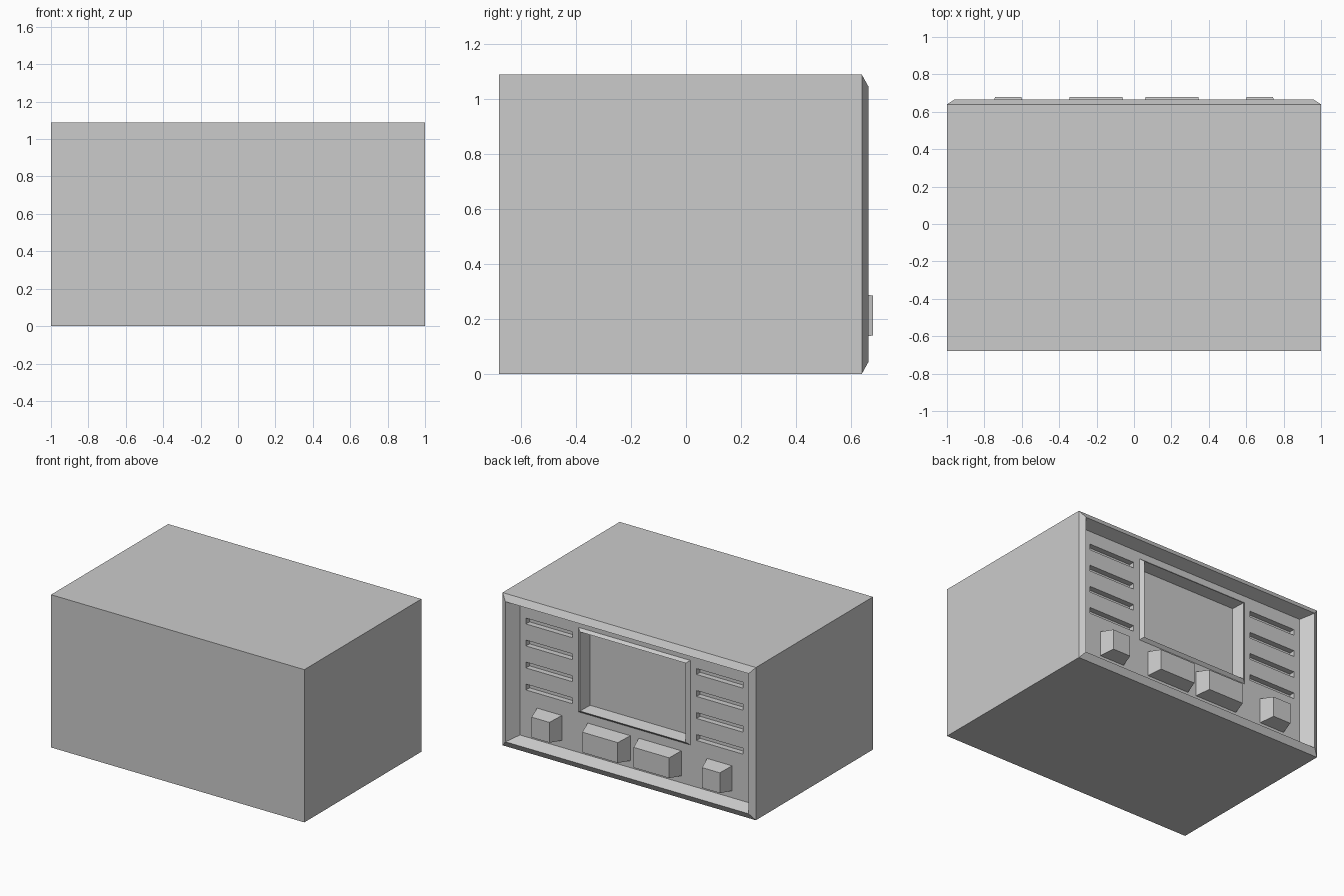
import bpy, bmesh

if "Cube" in bpy.data.objects:
    bpy.data.objects.remove(bpy.data.objects["Cube"])


def loft(name, rings):
    """Closed solid through rectangles (x0, x1, z0, z1, y), listed front to back."""
    bm = bmesh.new()
    loops = [[bm.verts.new(p) for p in ((x0, y, z0), (x1, y, z0), (x1, y, z1), (x0, y, z1))]
             for x0, x1, z0, z1, y in rings]
    bm.faces.new(loops[0])
    bm.faces.new(loops[-1][::-1])
    for a, b in zip(loops, loops[1:]):
        for i in range(4):
            j = (i + 1) % 4
            bm.faces.new((a[i], b[i], b[j], a[j]))
    bmesh.ops.recalc_face_normals(bm, faces=bm.faces)
    me = bpy.data.meshes.new(name)
    bm.to_mesh(me)
    bm.free()
    ob = bpy.data.objects.new(name, me)
    bpy.context.collection.objects.link(ob)
    return ob


def mirror_x(ob):
    ob.modifiers.new("mirror", 'MIRROR')
    return ob


PANEL_Y = 0.58

# Case: box, bevelled rim, sunken back panel, raised frame and recessed screen
case = loft("case", [
    (-1.0, 1.0, 0.0, 1.09, -0.68),
    (-1.0, 1.0, 0.0, 1.09, 0.64),
    (-0.96, 0.96, 0.045, 1.045, 0.665),
    (-0.905, 0.905, 0.076, 1.016, PANEL_Y),
    (-0.442, 0.442, 0.365, 0.968, PANEL_Y),
    (-0.417, 0.417, 0.385, 0.95, 0.60),
    (-0.393, 0.393, 0.402, 0.932, 0.52),
])

# Vent slots: four on each side of the screen
for i in range(4):
    z = 0.902 - i * 0.157
    cutter = mirror_x(loft("vent_cutter", [
        (0.49, 0.857, z - 0.021, z + 0.021, PANEL_Y - 0.04),
        (0.49, 0.857, z - 0.021, z + 0.021, PANEL_Y + 0.03),
    ]))
    cutter.hide_render = True
    cutter.hide_viewport = False
    cut = case.modifiers.new("vent", 'BOOLEAN')
    cut.operation = 'DIFFERENCE'
    cut.solver = 'EXACT'
    cut.object = cutter

# Bake the vents and drop the cutters
bpy.context.view_layer.update()
baked = bpy.data.meshes.new_from_object(
    case.evaluated_get(bpy.context.evaluated_depsgraph_get()))
case.modifiers.clear()
case.data = baked
for ob in [o for o in bpy.data.objects if o.name.startswith("vent_cutter")]:
    bpy.data.objects.remove(ob)

# Tapered buttons under the screen, mirrored to both sides
for name, x0, x1 in (("wide_buttons", 0.063, 0.343), ("small_buttons", 0.603, 0.743)):
    mirror_x(loft(name, [
        (x0 - 0.031, x1 + 0.028, 0.125, 0.305, PANEL_Y - 0.005),
        (x0, x1, 0.14, 0.285, 0.68),
    ]))
